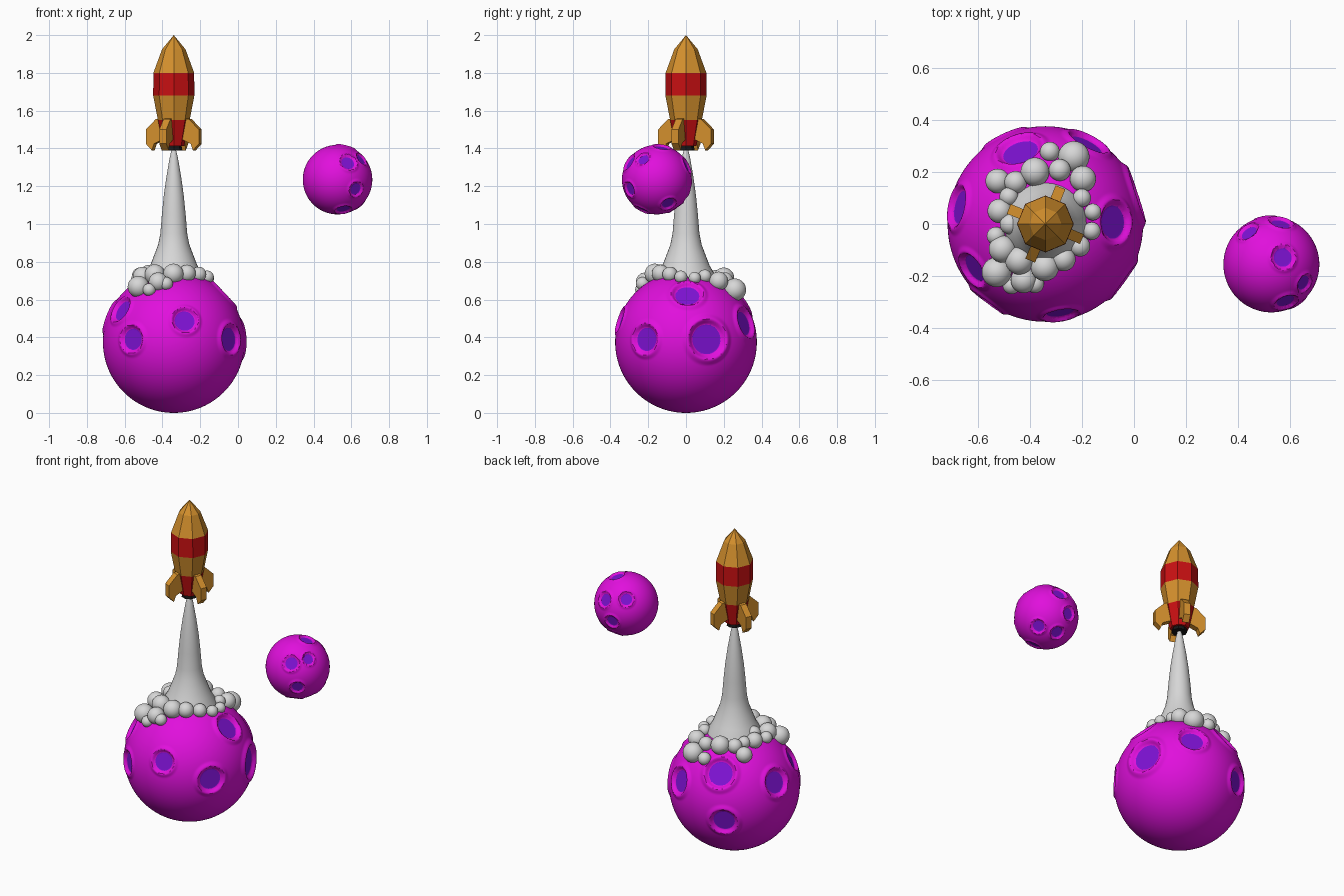
import bpy, bmesh, math
from mathutils import Vector, Matrix

if "Cube" in bpy.data.objects:
    bpy.data.objects.remove(bpy.data.objects["Cube"])


def mat(name, rgb):
    m = bpy.data.materials.new(name)
    m.diffuse_color = (*rgb, 1)
    m.use_nodes = True
    m.node_tree.nodes["Principled BSDF"].inputs["Base Color"].default_value = m.diffuse_color
    return m


MAGENTA = mat("magenta_rock", (0.75, 0.005, 0.72))
PURPLE = mat("purple_crater", (0.21, 0.006, 0.66))
ORANGE = mat("orange_hull", (0.66, 0.28, 0.026))
RED = mat("red_band", (0.58, 0.005, 0.006))
GREY = mat("grey_smoke", (0.68, 0.68, 0.68))
BLACK = mat("black_nozzle", (0.008, 0.008, 0.008))
RX = -0.34  # axis of rocket and big planet


def finish(name, bm, mats, smooth=None):
    bmesh.ops.recalc_face_normals(bm, faces=bm.faces[:])
    me = bpy.data.meshes.new(name)
    bm.to_mesh(me)
    bm.free()
    for m in mats:
        me.materials.append(m)
    ob = bpy.data.objects.new(name, me)
    bpy.context.collection.objects.link(ob)
    if smooth:
        bpy.ops.object.select_all(action='DESELECT')
        ob.select_set(True)
        bpy.context.view_layer.objects.active = ob
        bpy.ops.object.shade_smooth_by_angle(angle=math.radians(smooth))
    return ob


def lathe(bm, profile, sides, center):
    """Spin (radius, z) rings round a vertical axis and cap the ends."""
    rings = []
    for r, z in profile:
        n = 1 if r == 0 else sides
        rings.append([bm.verts.new((center[0] + r * math.cos(2 * math.pi * i / sides),
                                    center[1] + r * math.sin(2 * math.pi * i / sides), z))
                      for i in range(n)])
    for a, b in zip(rings, rings[1:]):
        for i in range(sides):
            j = (i + 1) % sides
            if len(a) == 1:
                bm.faces.new((a[0], b[i], b[j]))
            elif len(b) == 1:
                bm.faces.new((a[i], a[j], b[0]))
            else:
                bm.faces.new((a[i], a[j], b[j], b[i]))
    for ring in (rings[0], rings[-1]):
        if len(ring) > 1:
            bm.faces.new(ring)


def ease(t):
    return t * t * (3 - 2 * t)


def planet(name, center, R, subdiv, craters):
    """Sphere with flat-floored, raised-rim craters: (direction, floor radius)."""
    bm = bmesh.new()
    bmesh.ops.create_icosphere(bm, subdivisions=subdiv, radius=1)
    step = 1.15 / 2 ** (subdiv - 1)
    cr = [(Vector(d).normalized(), f, math.asin(f / R)) for d, f in craters]
    for v in bm.verts:
        n = v.co.normalized()
        r = R
        for axis, f, fa in cr:
            ang = n.angle(axis)
            if ang > 1.75 * fa:
                continue
            # snap to the floor edge so the colour border is round
            if abs(ang - fa) < step * 0.5:
                side = (n - axis * n.dot(axis)).normalized()
                n = axis * math.cos(fa) + side * math.sin(fa)
                ang = fa
            t = ang / fa
            edge, rim = R - 0.22 * f, R + 0.13 * f
            if t <= 1.0001:
                r = edge * math.cos(fa) / math.cos(ang)
            elif t < 1.3:
                r = edge + (rim - edge) * ease((t - 1) / 0.3)
            else:
                r = rim + (R - rim) * ease((t - 1.3) / 0.45)
        v.co = n * r
    for face in bm.faces:
        c = face.calc_center_median()
        if any(c.angle(axis) < fa for axis, f, fa in cr):
            face.material_index = 1
    bmesh.ops.translate(bm, verts=bm.verts[:], vec=center)
    return finish(name, bm, [MAGENTA, PURPLE], 40)


# Planets
planet("big_planet", (RX, 0, 0.375), 0.375, 7, [
    ((-0.60, -0.80, 0.04), 0.058), ((0.16, -0.94, 0.31), 0.055),
    ((0.81, -0.58, 0.04), 0.064), ((-0.78, -0.49, 0.48), 0.058),
    ((0.74, 0.02, 0.70), 0.066), ((0.95, 0.31, 0.04), 0.082),
    ((0.45, 0.86, 0.28), 0.066), ((-0.27, 0.775, 0.57), 0.072),
    ((-0.91, 0.18, 0.36), 0.066), ((-0.42, 0.89, -0.17), 0.064)])
planet("small_planet", (0.527, -0.155, 1.235), 0.184, 6, [
    ((0.31, -0.80, 0.50), 0.037), ((0.54, -0.79, -0.28), 0.033),
    ((0.17, -0.43, -0.88), 0.035), ((0.70, -0.40, 0.60), 0.030),
    ((0.25, 0.15, 0.95), 0.037), ((-0.49, 0.69, 0.53), 0.034),
    ((0.20, 0.87, 0.40), 0.037), ((-0.12, 0.96, -0.24), 0.034),
    ((0.62, 0.34, -0.71), 0.034), ((0.03, 0.57, -0.82), 0.034)])

# Rocket hull, banded by height
bm = bmesh.new()
lathe(bm, [(0.055, 1.412), (0.084, 1.55), (0.109, 1.68), (0.108, 1.80),
           (0.062, 1.925), (0, 2.0)], 8, (RX, 0))
for f in bm.faces:
    z = f.calc_center_median().z
    f.material_index = 1 if z < 1.55 or 1.68 < z < 1.80 else 0
finish("rocket_hull", bm, [ORANGE, RED])

# Nozzle
bm = bmesh.new()
lathe(bm, [(0.04, 1.42), (0.046, 1.39)], 8, (RX, 0))
finish("nozzle", bm, [BLACK])

# Four fins on alternate hull faces
FIN = [(0.06, 1.56), (0.095, 1.555), (0.152, 1.50), (0.152, 1.425),
       (0.118, 1.39), (0.105, 1.425), (0.05, 1.45)]
bm = bmesh.new()
for k in range(4):
    rot = Matrix.Translation((RX, 0, 0)) @ Matrix.Rotation(math.radians(-22.5 + 90 * k), 4, 'Z')
    sides = [[bm.verts.new(rot @ Vector((r, y, z))) for r, z in FIN] for y in (-0.02, 0.02)]
    bm.faces.new(sides[0])
    bm.faces.new(sides[1])
    for i in range(len(FIN)):
        j = (i + 1) % len(FIN)
        bm.faces.new((sides[0][i], sides[0][j], sides[1][j], sides[1][i]))
finish("fins", bm, [ORANGE])

# Exhaust plume
bm = bmesh.new()
lathe(bm, [(0.165, 0.69), (0.152, 0.735), (0.125, 0.78), (0.102, 0.84), (0.083, 0.89),
           (0.071, 0.95), (0.063, 1.05), (0.053, 1.15), (0.039, 1.25),
           (0.022, 1.35), (0.012, 1.392)], 32, (RX, 0))
finish("exhaust_plume", bm, [GREY], 40)

# Smoke puffs resting on the planet: x, y, radius
PUFFS = [(-0.523, 0.165, 0.047), (-0.454, 0.16, 0.043), (-0.38, 0.20, 0.055),
         (-0.323, 0.277, 0.038), (-0.231, 0.258, 0.06), (-0.285, 0.207, 0.042),
         (-0.196, 0.173, 0.05), (-0.515, 0.05, 0.047), (-0.53, -0.046, 0.035),
         (-0.505, -0.096, 0.052), (-0.527, -0.185, 0.057), (-0.423, -0.215, 0.05),
         (-0.44, -0.14, 0.054), (-0.342, -0.165, 0.054), (-0.27, -0.135, 0.046),
         (-0.208, -0.085, 0.04), (-0.162, -0.027, 0.034), (-0.158, 0.046, 0.032),
         (-0.475, 0.0, 0.04), (-0.2, 0.1, 0.035), (-0.48, 0.105, 0.036),
         (-0.38, -0.23, 0.035), (-0.47, -0.235, 0.034)]
bm = bmesh.new()
for x, y, r in PUFFS:
    z = 0.375 + math.sqrt(0.375 ** 2 - (x - RX) ** 2 - y ** 2) + 0.45 * r
    bmesh.ops.create_icosphere(bm, subdivisions=4, radius=r, matrix=Matrix.Translation((x, y, z)))
finish("smoke_puffs", bm, [GREY], 40)
